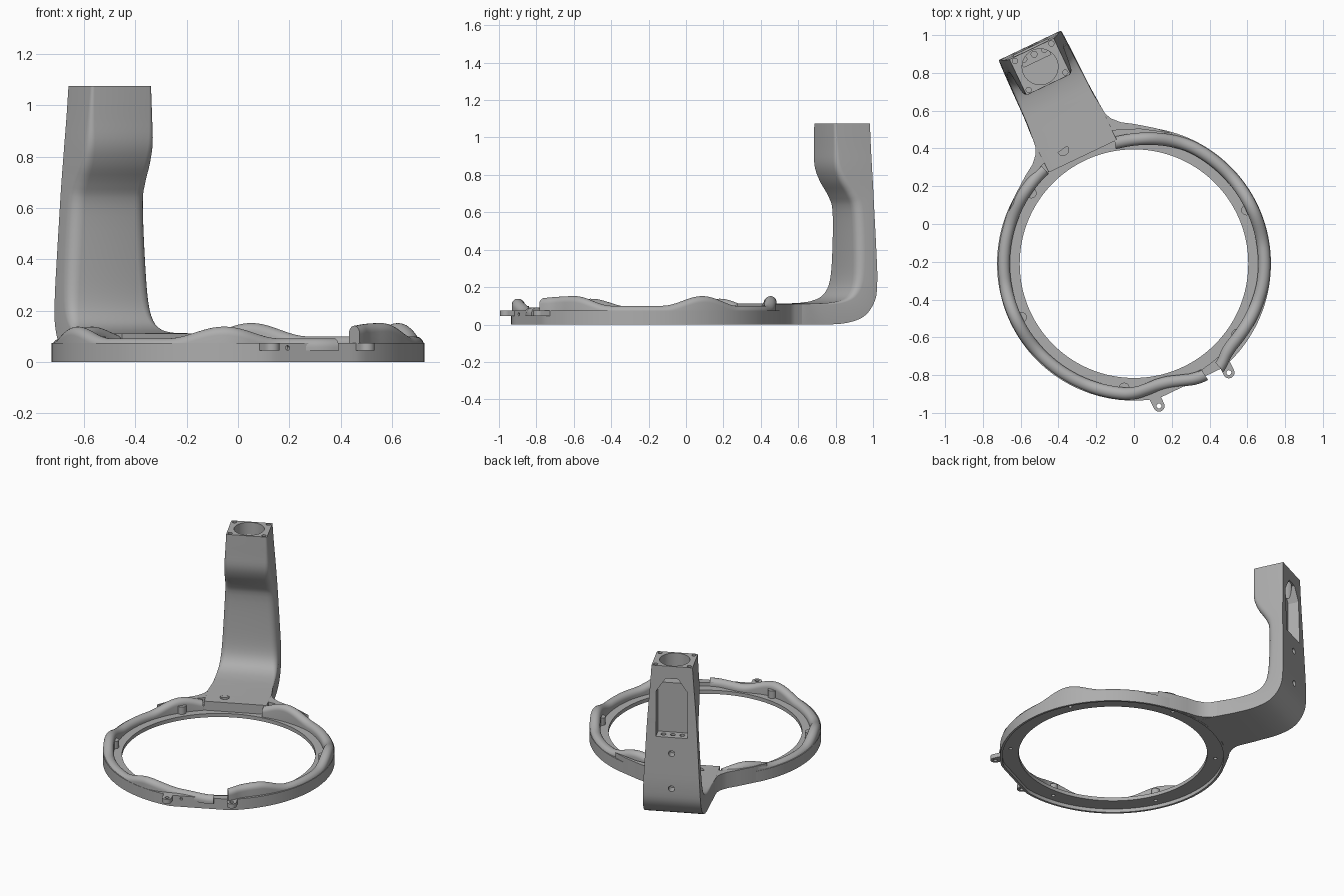
import bpy
import bmesh
from math import sin, cos, pi, radians, hypot
from mathutils import Matrix, Vector

cube = bpy.data.objects.get("Cube")
if cube:
    bpy.data.objects.remove(cube)

grey = bpy.data.materials.new("mid_grey")
grey.use_nodes = True
grey.diffuse_color = (0.42, 0.42, 0.42, 1)
grey.node_tree.nodes["Principled BSDF"].inputs["Base Color"].default_value = (0.42, 0.42, 0.42, 1)

# Parts are laid out with the arm along +y, then turned into place
PLACE = Matrix.Translation((0, -0.21, 0)) @ Matrix.Rotation(radians(25.5), 4, 'Z')


def finish(name, bm):
    bmesh.ops.recalc_face_normals(bm, faces=bm.faces)
    mesh = bpy.data.meshes.new(name)
    bm.to_mesh(mesh)
    bm.free()
    mesh.materials.append(grey)
    obj = bpy.data.objects.new(name, mesh)
    bpy.context.collection.objects.link(obj)
    obj.matrix_world = PLACE
    return obj


def sweep(name, rows, cyclic=False):
    bm = bmesh.new()
    rings = [[bm.verts.new(p) for p in row] for row in rows]
    n = len(rings[0])
    pairs = list(zip(rings, rings[1:]))
    if cyclic:
        pairs.append((rings[-1], rings[0]))
    else:
        bm.faces.new(rings[0])
        bm.faces.new(rings[-1])
    for a, b in pairs:
        for i in range(n):
            j = (i + 1) % n
            bm.faces.new((a[i], a[j], b[j], b[i]))
    return finish(name, bm)


def cylinder(name, centre, radius, depth, axis='Z', sides=32):
    bm = bmesh.new()
    turn = Matrix.Rotation(pi / 2, 4, 'X') if axis == 'Y' else Matrix()
    bmesh.ops.create_cone(bm, cap_ends=True, segments=sides, radius1=radius, radius2=radius,
                          depth=depth, matrix=Matrix.Translation(centre) @ turn)
    return finish(name, bm)


def cut(target, cutters):
    bpy.context.view_layer.objects.active = target
    for c in cutters:
        c.hide_render = True
        mod = target.modifiers.new("cut", 'BOOLEAN')
        mod.operation = 'DIFFERENCE'
        mod.solver = 'EXACT'
        mod.object = c
        bpy.ops.object.modifier_apply(modifier=mod.name)
        bpy.data.objects.remove(c)


def polar(r, a, z):
    return (r * cos(radians(a)), r * sin(radians(a)), z)


def lerp_table(table, a):
    if a <= table[0][0]:
        return table[0][1]
    for (a0, r0), (a1, r1) in zip(table, table[1:]):
        if a <= a1:
            return r0 + (r1 - r0) * (a - a0) / (a1 - a0)
    return table[-1][1]


def spline(rows, steps):
    # Catmull-Rom through whole rows of values
    out = []
    for i in range(len(rows) - 1):
        p0, p1, p2, p3 = (Vector(rows[min(max(i + k, 0), len(rows) - 1)]) for k in (-1, 0, 1, 2))
        for s in range(steps):
            t = s / steps
            out.append(p1 + (p2 - p0) * t / 2 + (2 * p0 - 5 * p1 + 4 * p2 - p3) * t * t / 2
                       + (3 * p1 - p0 - 3 * p2 + p3) * t ** 3 / 2)
    return out + [Vector(rows[-1])]


# Base ring: thin inner flange, outer wall, flat facet at the cable exit
rows = []
for a in range(0, 360, 2):
    R = 0.725
    if abs(a - 270) < 40:
        R = min(R, 0.70 / cos(radians(a - 270)))
    section = [(0.605, 0.025), (0.605, 0.05), (0.665, 0.05), (0.665, 0.075),
               (R, 0.075), (R, 0), (R - 0.015, 0), (R - 0.015, 0.025)]
    rows.append([polar(r, a, z) for r, z in section])
base_ring = sweep("base_ring", rows, cyclic=True)
holes = [cylinder("hole", polar(0.66, a, 0.03), 0.012, 0.03, sides=16) for a in range(0, 360, 60)]
holes.append(cylinder("hole", (-0.12, -0.7, 0.055), 0.009, 0.04, 'Y', 16))
cut(base_ring, holes)


# Rounded cable bead that rises in a wave over every screw boss
def bead(name, start, end, table, low, high):
    rows = []
    count = int((end - start) / 1.5)
    for k in range(count + 1):
        a = start + (end - start) * k / count
        r = sum(lerp_table(table, a + d) for d in (-3, 0, 3)) / 3
        off = abs((a + 30) % 60 - 30)
        if 280 < a < 300:
            off *= 0.35
        wave = 0.5 + 0.5 * cos(pi * min(off / 19, 1))
        zc = low + (high - low) * wave - 0.033
        arc = [polar(r + 0.033 * cos(pi * i / 12), a, zc + 0.033 * sin(pi * i / 12)) for i in range(13)]
        rows.append(arc + [polar(r - 0.033, a, 0.045), polar(r + 0.033, a, 0.045)])
    return sweep(name, rows)


bead("right_bead", 284, 433.5,
     [(284, 0.72), (287, 0.694), (292, 0.673), (302, 0.676), (325, 0.69), (400, 0.69), (434, 0.645)],
     0.1, 0.152)
bead("left_bead", 108, 277,
     [(244, 0.69), (251, 0.665), (258, 0.648), (266, 0.664), (274, 0.697)], 0.092, 0.138)

# Screw bosses inside the ring
for a in (0, 120, 180, 240, 300):
    cylinder("screw_boss", polar(0.66, a, 0.07), 0.028, 0.06)

# Pair of eyelet tabs beside the flat facet
for side, label in ((-1, "right"), (1, "left")):
    outline = [(0.03 * cos(pi * i / 12), -0.737 - 0.03 * sin(pi * i / 12)) for i in range(13)]
    outline += [(-0.03, -0.68), (0.03, -0.68)]
    tab = sweep(label + "_eyelet_tab",
                [[(x + 0.205 * side, y, z) for x, y in outline] for z in (0.045, 0.075)])
    cut(tab, [cylinder("hole", (0.205 * side, -0.737, 0.06), 0.013, 0.1, sides=16)])

# Arm and column: outer y, z; inner y, z; half width; inner corner fillet
stations = [
    (1.26, 1.075, 1.05, 1.075, 0.13, 0.012),
    (1.262, 0.95, 1.05, 0.95, 0.138, 0.02),
    (1.264, 0.86, 1.052, 0.85, 0.145, 0.03),
    (1.266, 0.79, 1.08, 0.77, 0.15, 0.04),
    (1.268, 0.72, 1.13, 0.69, 0.155, 0.045),
    (1.27, 0.64, 1.158, 0.61, 0.16, 0.05),
    (1.278, 0.4, 1.163, 0.4, 0.172, 0.05),
    (1.28, 0.24, 1.155, 0.24, 0.18, 0.045),
    (1.265, 0.13, 1.125, 0.165, 0.184, 0.035),
    (1.2, 0.045, 1.07, 0.13, 0.187, 0.02),
    (1.09, 0.008, 0.99, 0.116, 0.19, 0.012),
    (0.95, 0, 0.9, 0.113, 0.193, 0.006),
    (0.83, 0, 0.83, 0.112, 0.2, 0.004),
    (0.72, 0, 0.72, 0.112, 0.2, 0.004)]
rows = []
tail = [Vector((0.7, 0.03, 0.695, 0.112, 0.2, 0.004)), Vector((0.63, 0.03, 0.63, 0.112, 0.2, 0.004))]
for oy, oz, iy, iz, w, f in spline(stations, 4) + tail:
    length = hypot(iy - oy, iz - oz)
    right = [(w, 0)]
    for i in range(6):
        b = pi / 2 * i / 5
        right.append((w - f + f * cos(b), 1 - (f - f * sin(b)) / length))
    section = right + [(-x, t) for x, t in reversed(right)]
    rows.append([(x, oy + (iy - oy) * t, oz + (iz - oz) * t) for x, t in section])
arm = sweep("arm_column", rows)

# Rear pocket, top bore and screw holes in the column
pocket = [(-0.1, 0.59), (0.1, 0.59), (0.1, 0.9), (0.04, 0.99), (-0.04, 0.99), (-0.1, 0.9)]
cutters = [sweep("pocket", [[(x, y, z) for x, z in pocket] for y in (1.19, 1.4)]),
           cylinder("bore", (0, 1.155, 1.03), 0.095, 0.2, sides=48),
           cylinder("hole", (-0.08, 0.706, 0.1), 0.03, 0.08)]
for x in (-0.1, 0.1):
    for y in (1.07, 1.24):
        cutters.append(cylinder("hole", (x * 1.07, y, 1.07), 0.014, 0.06, sides=16))
for z in (0.24, 0.48):
    cutters.append(cylinder("hole", (0, 1.27, z), 0.02, 0.1, 'Y', 20))
for x in (-0.06, 0, 0.06):
    cutters.append(cylinder("hole", (x, 1.228, 0.58), 0.016, 0.06, sides=16))
cut(arm, cutters)

# Flared web blending the arm into the ring
edge = [(0.195, 0.87), (0.205, 0.78), (0.222, 0.745), (0.26, 0.705), (0.318, 0.668), (0.41, 0.6),
        (0.48, 0.535), (0.335, 0.63), (0.2, 0.686), (0.06, 0.713)]
outline = edge + [(-x, y) for x, y in reversed(edge)]
sweep("arm_web", [[(x, y, z) for x, y in outline] for z in (0.001, 0.111)])

# Smooth shading with crisp edges
bpy.ops.object.select_all(action='DESELECT')
for obj in bpy.context.scene.objects:
    if obj.type == 'MESH' and grey.name in obj.data.materials:
        obj.select_set(True)
        bpy.context.view_layer.objects.active = obj
bpy.ops.object.shade_smooth_by_angle(angle=radians(30))
